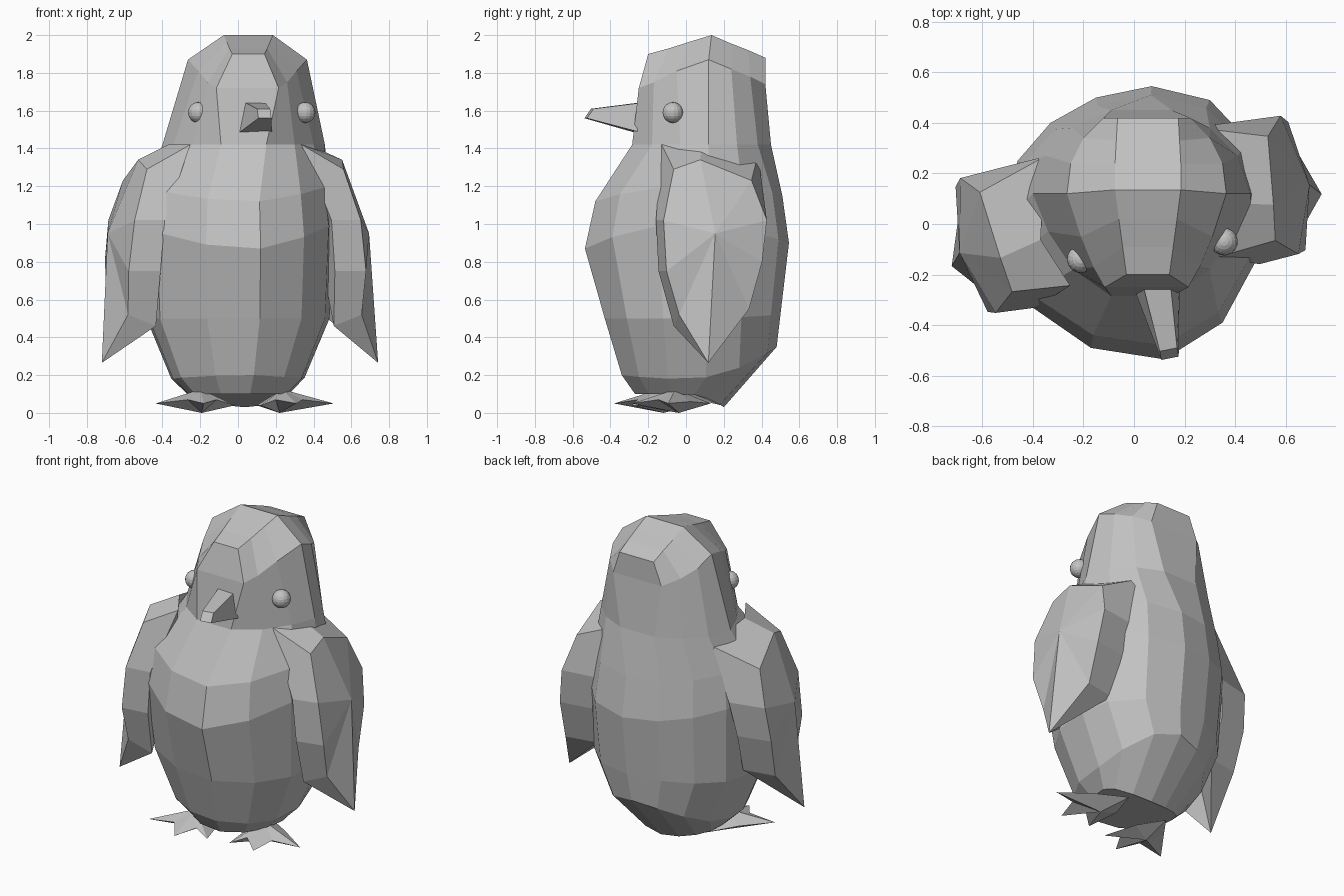
import bpy
import bmesh
import math
from mathutils import Matrix, Vector

default_cube = bpy.data.objects.get("Cube")
if default_cube:
    bpy.data.objects.remove(default_cube, do_unlink=True)

# One plain grey for everything
grey = bpy.data.materials.new("plain_grey")
grey.use_nodes = True
colour = (0.54, 0.54, 0.54, 1.0)
grey.diffuse_color = colour
grey.node_tree.nodes["Principled BSDF"].inputs["Base Color"].default_value = colour


def finish(name, bm, side=1, turn=11, shift=(0.015, 0.02, 0)):
    """Mirror if needed, turn, place, fix normals and link the object."""
    pose = Matrix.Translation(shift) @ Matrix.Rotation(math.radians(turn), 4, "Z")
    bmesh.ops.transform(bm, matrix=pose @ Matrix.Diagonal((side, 1, 1, 1)), verts=bm.verts)
    bmesh.ops.recalc_face_normals(bm, faces=bm.faces)
    mesh = bpy.data.meshes.new(name)
    bm.to_mesh(mesh)
    bm.free()
    mesh.materials.append(grey)
    obj = bpy.data.objects.new(name, mesh)
    bpy.context.collection.objects.link(obj)


def bridge(bm, lower, upper):
    """Join two closed loops; shared vertices give triangles."""
    n = len(lower)
    for i in range(n):
        j = (i + 1) % n
        corners = list(dict.fromkeys((lower[i], lower[j], upper[j], upper[i])))
        if len(corners) > 2:
            bm.faces.new(corners)


def fan(bm, loop, apex):
    """Close a loop to a single point."""
    tip = bm.verts.new(apex)
    for i, v in enumerate(loop):
        bm.faces.new((v, loop[(i + 1) % len(loop)], tip))


# Body cross-section at its widest, from the front round to the front again
GIRTH = [
    (0.12, -0.535), (0.35, -0.39), (0.48, -0.15), (0.505, 0.12), (0.46, 0.32),
    (0.30, 0.49), (0.07, 0.545), (-0.15, 0.50), (-0.33, 0.40), (-0.46, 0.25),
    (-0.505, 0.05), (-0.49, -0.14), (-0.43, -0.31), (-0.17, -0.49),
]
# (front z, side z, back z, width factor, front y, back y)
RINGS = [
    (0.10, 0.10, 0.03, 0.53, -0.27, 0.20),
    (0.20, 0.18, 0.35, 0.70, -0.34, 0.48),
    (0.50, 0.50, 0.52, 0.96, -0.43, 0.50),
    (0.87, 1.00, 0.90, 1.00, -0.535, 0.545),
    (1.12, 1.20, 1.15, 0.95, -0.48, 0.51),
]
# Head: half sections listed front to back, with their sideways offset
NECK = [
    (0.12, -0.285, 1.42), (0.27, -0.18, 1.42), (0.37, -0.03, 1.42), (0.43, 0.12, 1.42),
    (0.38, 0.27, 1.42), (0.27, 0.38, 1.42), (0.12, 0.45, 1.42),
]
BROW = [
    (0.165, -0.25, 1.72), (0.21, -0.17, 1.75), (0.26, -0.05, 1.81), (0.315, 0.12, 1.87),
    (0.30, 0.24, 1.82), (0.25, 0.34, 1.78), (0.17, 0.42, 1.74),
]
CROWN = [
    (0.085, -0.20, 1.90), (0.10, -0.09, 1.93), (0.115, 0.02, 1.965), (0.13, 0.135, 2.00),
    (0.13, 0.24, 1.955), (0.125, 0.33, 1.92), (0.12, 0.42, 1.88),
]
bm = bmesh.new()
loops = []
for zf, zs, zb, width, yf, yb in RINGS:
    loop = []
    for x, y in GIRTH:
        reach = y / 0.545 if y > 0 else y / -0.535
        end_y, end_z = (yb, zb) if y > 0 else (yf, zf)
        loop.append(bm.verts.new((x * width, end_y * reach, zs + (end_z - zs) * reach ** 2)))
    loops.append(loop)
for half, offset in ((NECK, 0.03), (BROW, 0.05), (CROWN, 0.055)):
    full = half + [(-x, y, z) for x, y, z in reversed(half)]
    loops.append([bm.verts.new((x + offset, y, z)) for x, y, z in full])
for lower, upper in zip(loops, loops[1:]):
    bridge(bm, lower, upper)
crown = loops[-1]
for i in range(len(CROWN) - 1):
    bm.faces.new((crown[i], crown[i + 1], crown[-2 - i], crown[-1 - i]))
bm.faces.new(loops[0])
finish("body_and_head", bm, turn=0, shift=(0, 0, 0))

# Beak: blunt tapered wedge
bm = bmesh.new()
base = [(-0.095, 1.475), (0.095, 1.475), (0.055, 1.645), (-0.055, 1.645)]
tip = [(-0.035, -0.565, 1.56), (0.035, -0.565, 1.56), (0.035, -0.53, 1.61), (-0.035, -0.53, 1.61)]
back_loop = [bm.verts.new((x + 0.025, -0.25, z)) for x, z in base]
tip_loop = [bm.verts.new((x + 0.02, y, z)) for x, y, z in tip]
bridge(bm, back_loop, tip_loop)
bm.faces.new(back_loop)
bm.faces.new(tip_loop)
finish("beak", bm)

# Wing rims, listed from the front shoulder over the back to the tip
WING_TIP = (0.745, -0.055, 0.265)
OUTER = [
    (0.53, -0.20, 1.29), (0.55, -0.06, 1.34), (0.58, 0.21, 1.23),
    (0.645, 0.28, 1.02), (0.67, 0.25, 0.80), (0.665, 0.18, 0.55), WING_TIP,
    (0.63, -0.19, 0.52), (0.64, -0.26, 0.75), (0.61, -0.27, 1.02),
]
INNER = [
    (0.30, -0.22, 1.42), (0.38, -0.02, 1.42), (0.30, 0.30, 1.37),
    (0.42, 0.29, 1.02), (0.46, 0.26, 0.80), (0.46, 0.18, 0.55), WING_TIP,
    (0.48, -0.19, 0.46), (0.47, -0.27, 0.75), (0.45, -0.28, 1.02),
]

# Foot: webbed outline, heel first, notches between three toes
FOOT = [
    (0.17, 0.08, 0.05), (0.09, -0.08, 0.04), (0.07, -0.30, 0.04),
    (0.16, -0.25, 0.07), (0.25, -0.36, 0.05), (0.31, -0.23, 0.07),
    (0.48, -0.21, 0.05), (0.32, -0.06, 0.06),
]

for side, label in ((1, "left"), (-1, "right")):
    # Wing: peaked outer face, rim and flat inner face
    bm = bmesh.new()
    outer = [bm.verts.new(p) for p in OUTER]
    inner = [v if p == WING_TIP else bm.verts.new(p) for v, p in zip(outer, INNER)]
    bridge(bm, inner, outer)
    fan(bm, outer, (0.705, -0.01, 0.95))
    fan(bm, inner, (0.42, 0.0, 0.95))
    finish(label + "_wing", bm, side, shift=(0, 0.03, 0))

    # Foot: ridged on top, shallow underneath
    bm = bmesh.new()
    rim = [bm.verts.new(p) for p in FOOT]
    fan(bm, rim, (0.22, -0.12, 0.125))
    fan(bm, rim, (0.21, -0.10, 0.0))
    finish(label + "_foot", bm, side, shift=(-0.005, 0.02, 0))

    # Eye: small faceted ball set in the head
    bm = bmesh.new()
    bmesh.ops.create_uvsphere(bm, u_segments=16, v_segments=10, radius=0.055)
    bmesh.ops.translate(bm, verts=bm.verts, vec=Vector((0.285, -0.105, 1.59)))
    finish(label + "_eye", bm, side, turn=7, shift=(0.06, 0, 0))
